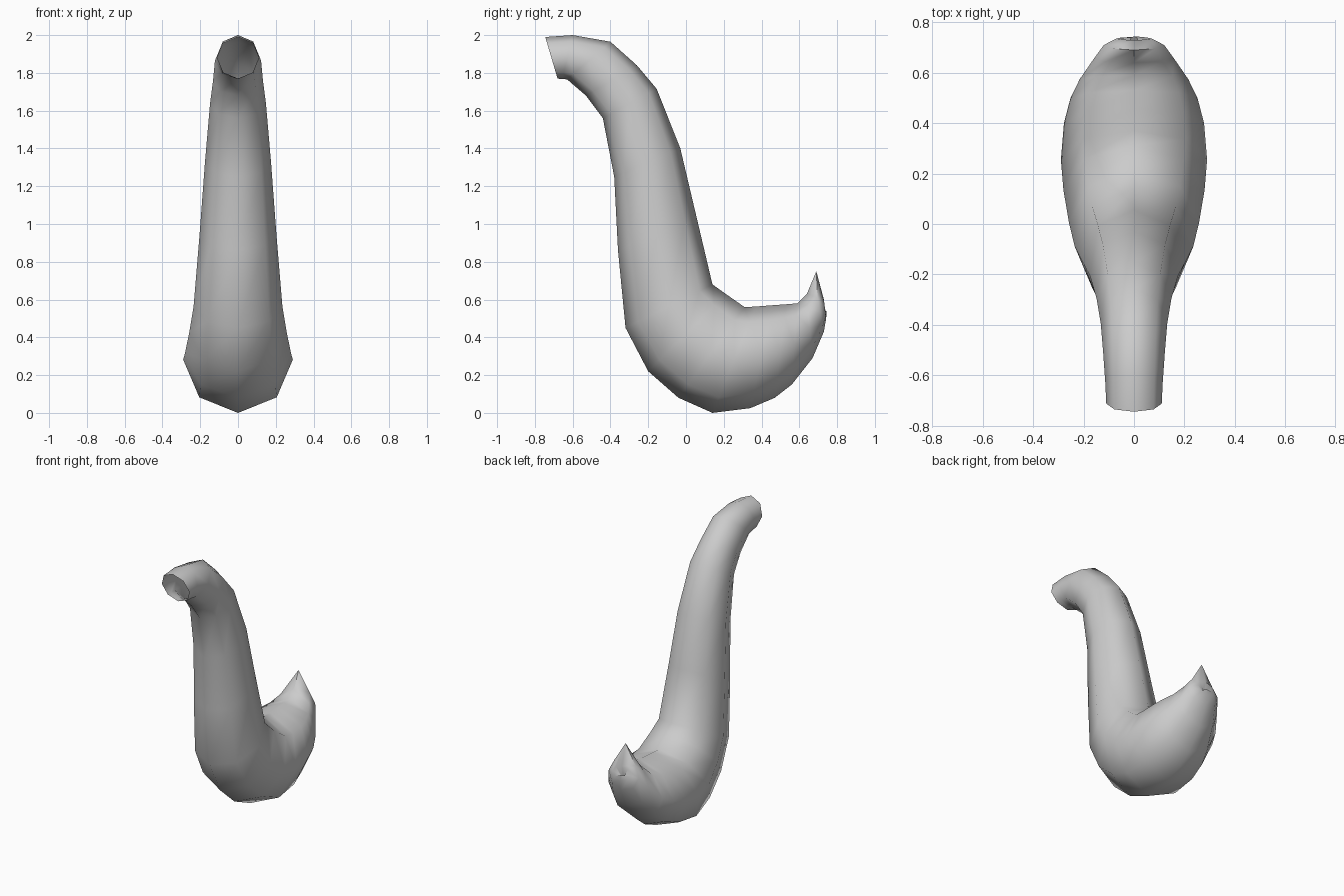
import bpy, bmesh, math

if "Cube" in bpy.data.objects:
    bpy.data.objects.remove(bpy.data.objects["Cube"])

# Cross-sections along the bird: front/belly (y, z), back (y, z), half width, raised spine
SECTIONS = [
    ((-.68, 1.77), (-.745, 1.99), .110, 0),
    ((-.655, 1.767), (-.60, 2.00), .114, 0),
    ((-.63, 1.766), (-.40, 1.965), .122, 0),
    ((-.53, 1.68), (-.26, 1.84), .132, 0),
    ((-.44, 1.56), (-.155, 1.715), .148, 0),
    ((-.38, 1.25), (-.03, 1.40), .175, 0),
    ((-.36, .86), (.055, 1.04), .203, 0),
    ((-.32, .45), (.14, .68), .235, 0),
    ((-.20, .22), (.21, .63), .258, 0),
    ((-.04, .08), (.31, .56), .280, 0),
    ((.14, .00), (.37, .563), .290, 0),
    ((.34, .025), (.46, .57), .278, 0),
    ((.47, .08), (.53, .575), .252, 0),
    ((.56, .15), (.59, .58), .215, 0),
    ((.67, .29), (.64, .61), .160, .02),
    ((.73, .43), (.69, .64), .120, .11),
    ((.742, .50), (.73, .60), .070, 0),
    ((.745, .54), (.715, .52), .015, 0),
]
SIDES = 8


def loft(name, sections):
    bm = bmesh.new()
    rings = []
    for (fy, fz), (by, bz), w, lift in sections:
        ring = []
        for i in range(SIDES):
            a = 2 * math.pi * i / SIDES
            t = (1 + math.cos(a)) / 2
            z = fz + (bz - fz) * t + (lift if i == 0 else 0)
            ring.append(bm.verts.new((w * math.sin(a), fy + (by - fy) * t, z)))
        rings.append(ring)
    for r, s in zip(rings, rings[1:]):
        for i in range(SIDES):
            j = (i + 1) % SIDES
            bm.faces.new((r[i], r[j], s[j], s[i]))
    bm.faces.new(rings[-1])          # tail closed, neck left open
    bmesh.ops.recalc_face_normals(bm, faces=bm.faces)
    mesh = bpy.data.meshes.new(name)
    bm.to_mesh(mesh)
    bm.free()
    obj = bpy.data.objects.new(name, mesh)
    bpy.context.collection.objects.link(obj)
    return obj


# Neck, body and upturned tail in one skin
body = loft("neck_and_body", SECTIONS)
bpy.context.view_layer.objects.active = body
body.select_set(True)
bpy.ops.object.shade_smooth_by_angle(angle=math.radians(60))
